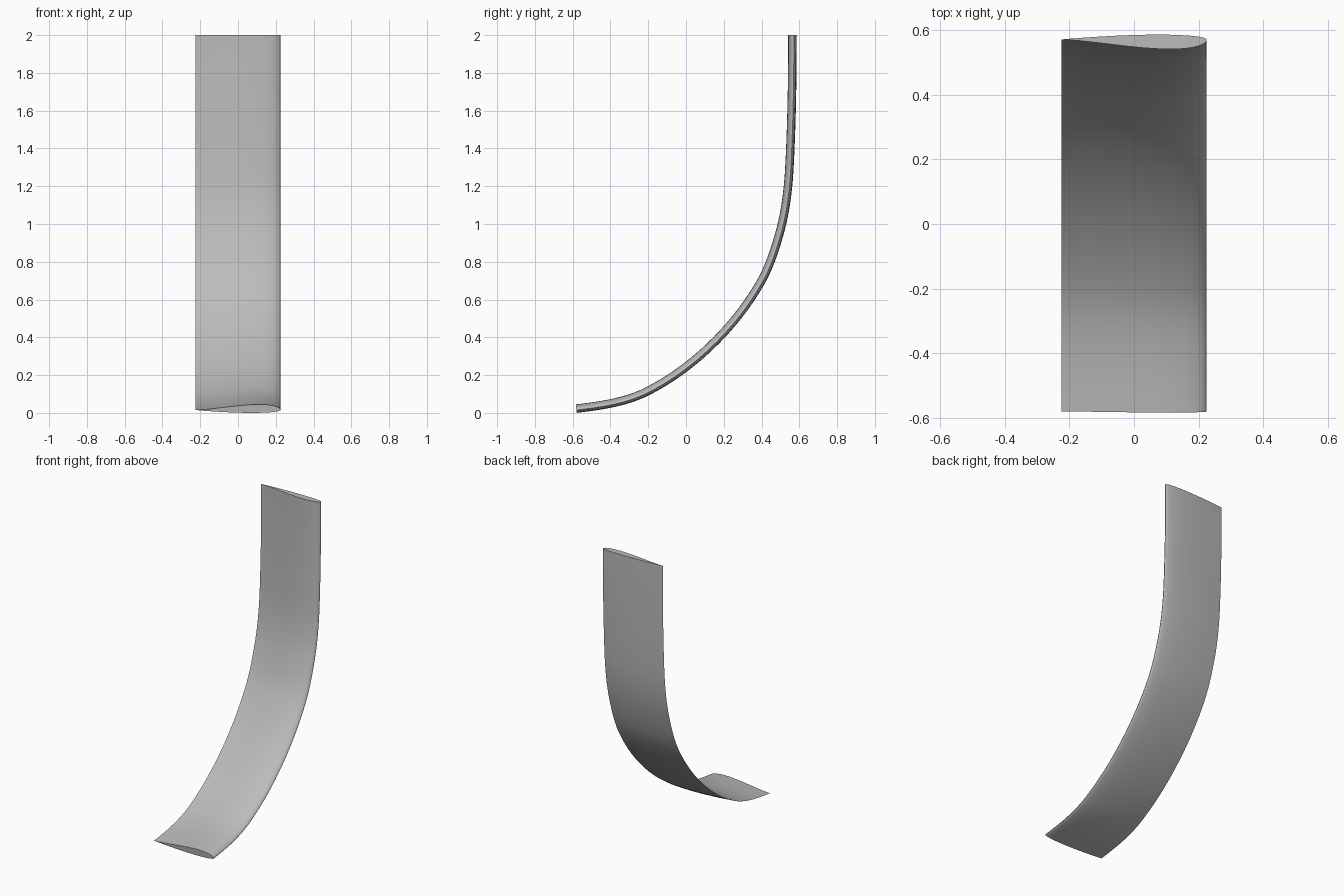
import bpy, bmesh
from math import sin, cos, pi, radians, hypot
from mathutils import Vector
from mathutils.geometry import interpolate_bezier

cube = bpy.data.objects.get("Cube")
if cube:
    bpy.data.objects.remove(cube, do_unlink=True)

grey = bpy.data.materials.new("plain grey")
grey.use_nodes = True
colour = (0.5, 0.5, 0.5, 1)
grey.diffuse_color = colour
grey.node_tree.nodes["Principled BSDF"].inputs["Base Color"].default_value = colour

# Sweep path in the side plane: y, z, direction in degrees
path = [(-0.58, 0.015, 7), (-0.2, 0.108, 27), (0.2, 0.415, 47), (0.4, 0.685, 60),
        (0.5, 0.94, 74), (0.555, 1.3, 87), (0.571, 2.0, 90)]
STEPS = 12
spine = []
for (y0, z0, a0), (y1, z1, a1) in zip(path, path[1:]):
    a0, a1 = radians(a0), radians(a1)
    reach = hypot(y1 - y0, z1 - z0) / 3
    p0, p1 = Vector((0, y0, z0)), Vector((0, y1, z1))
    t0, t1 = Vector((0, cos(a0), sin(a0))), Vector((0, cos(a1), sin(a1)))
    points = interpolate_bezier(p0, p0 + t0 * reach, p1 - t1 * reach, p1, STEPS + 1)
    spine += points if not spine else points[1:]

# Airfoil section: round leading edge at +x, sharp trailing edge at -x
CHORD, N = 0.45, 24
def section(c, height, power, peak):
    return (CHORD * (0.5 - c), height * c ** 0.5 * (1 - c) ** power / peak)
stations = [(1 - cos(pi * i / N)) / 2 for i in range(N + 1)]
inner = [section(c, 0.030, 1.5, 0.325) for c in stations]
outer = [section(c, -0.015, 1.0, 0.385) for c in stations[1:-1]]
profile = inner + outer[::-1]

# Sweep the section along the path and cap both ends
bm = bmesh.new()
rings = []
for i, p in enumerate(spine):
    if i == 0:
        a = radians(path[0][2])
        t = Vector((0, cos(a), sin(a)))
    elif i == len(spine) - 1:
        t = Vector((0, 0, 1))
    else:
        t = (spine[i + 1] - spine[i - 1]).normalized()
    normal = Vector((0, -t.z, t.y))
    rings.append([bm.verts.new(p + Vector((x, 0, 0)) + normal * h) for x, h in profile])
count = len(profile)
for low, high in zip(rings, rings[1:]):
    for j in range(count):
        k = (j + 1) % count
        bm.faces.new((low[j], low[k], high[k], high[j]))
bm.faces.new(rings[0])
bm.faces.new(rings[-1])
bmesh.ops.recalc_face_normals(bm, faces=bm.faces)

mesh = bpy.data.meshes.new("curved_blade")
bm.to_mesh(mesh)
bm.free()
mesh.materials.append(grey)
blade = bpy.data.objects.new("curved_blade", mesh)
bpy.context.collection.objects.link(blade)
bpy.context.view_layer.objects.active = blade
blade.select_set(True)
bpy.ops.object.shade_smooth_by_angle(angle=radians(40))
